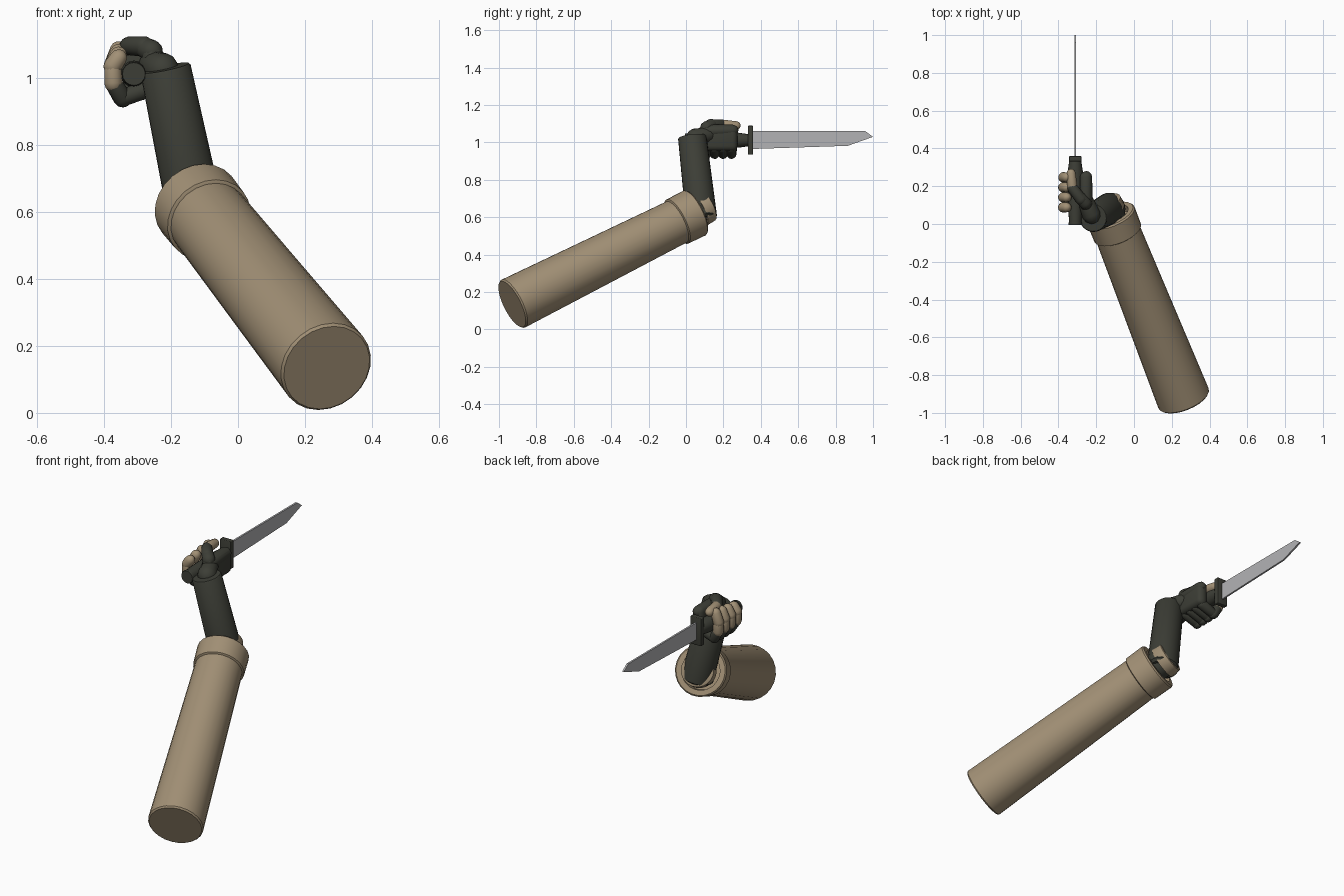
import bpy, bmesh, math
from mathutils import Vector

cube = bpy.data.objects.get("Cube")
if cube:
    bpy.data.objects.remove(cube)


def material(name, color):
    m = bpy.data.materials.new(name)
    m.use_nodes = True
    m.diffuse_color = (*color, 1)
    bsdf = next(n for n in m.node_tree.nodes if n.type == 'BSDF_PRINCIPLED')
    bsdf.inputs["Base Color"].default_value = (*color, 1)
    return m


TAN = material("tan cloth", (0.36, 0.28, 0.18))
DARK = material("dark glove", (0.046, 0.048, 0.037))
STEEL = material("blade steel", (0.45, 0.45, 0.46))


def finish(name, bm, mat, smooth=True):
    bmesh.ops.recalc_face_normals(bm, faces=bm.faces)
    mesh = bpy.data.meshes.new(name)
    bm.to_mesh(mesh)
    bm.free()
    mesh.materials.append(mat)
    ob = bpy.data.objects.new(name, mesh)
    bpy.context.collection.objects.link(ob)
    if smooth:
        bpy.ops.object.select_all(action='DESELECT')
        ob.select_set(True)
        bpy.context.view_layer.objects.active = ob
        bpy.ops.object.shade_smooth_by_angle(angle=math.radians(40))
    return ob


def lathe(name, origin, axis, profile, mat, sides=24):
    """Revolve (radius, distance) pairs around an axis and cap both ends."""
    origin = Vector(origin)
    turn = Vector(axis).to_track_quat('Z', 'Y')
    bm = bmesh.new()
    rings = []
    for r, t in profile:
        ring = []
        for i in range(sides):
            a = math.tau * i / sides
            p = Vector((r * math.cos(a), r * math.sin(a), t))
            ring.append(bm.verts.new(origin + turn @ p))
        rings.append(ring)
    for lo, hi in zip(rings, rings[1:]):
        for i in range(sides):
            j = (i + 1) % sides
            bm.faces.new((lo[i], lo[j], hi[j], hi[i]))
    bm.faces.new(rings[0][::-1])
    bm.faces.new(rings[-1])
    return finish(name, bm, mat)


def capsule(name, a, b, ra, rb, mat):
    """Round-ended segment between two points."""
    a, b = Vector(a), Vector(b)
    n = (b - a).length
    steps = [math.radians(d) for d in (85, 60, 30, 0)]
    prof = [(ra * math.cos(s), -ra * math.sin(s)) for s in steps]
    prof += [(rb * math.cos(s), n + rb * math.sin(s)) for s in reversed(steps)]
    return lathe(name, a, b - a, prof, mat, 14)


def box(name, center, size, mat, bevel=0.0):
    bm = bmesh.new()
    bmesh.ops.create_cube(bm, size=1)
    for v in bm.verts:
        v.co = Vector(center) + v.co * Vector(size)
    if bevel:
        bmesh.ops.bevel(bm, geom=bm.edges[:], offset=bevel, segments=3,
                        profile=0.5, affect='EDGES')
    return finish(name, bm, mat)


# Upper arm sleeve, hollow cuff and elbow collar share one axis
start = Vector((0.265, -0.93, 0.135))
end = Vector((-0.125, 0.05, 0.625))
arm = (end - start).normalized()
length = (end - start).length
lathe("upper_sleeve", start, arm,
      [(0.136, 0), (0.143, 0.008), (0.122, length - 0.08)], TAN)
lathe("sleeve_cuff", end, arm,
      [(0.12, -0.122), (0.132, -0.115), (0.134, -0.008), (0.127, 0),
       (0.1, 0), (0.097, -0.04)], TAN)
lathe("elbow_core", end, arm, [(0.075, -0.06), (0.075, 0.03)], DARK)
lathe("elbow_collar", end, arm,
      [(0.088, 0.025), (0.09, 0.03), (0.085, 0.08), (0.08, 0.083)], TAN)

# Forearm and wrist
elbow = Vector((-0.128, 0.082, 0.6))
wrist = Vector((-0.217, 0.033, 1.03))
reach = (wrist - elbow).length
lathe("forearm", elbow, wrist - elbow,
      [(0.07, -0.012), (0.084, 0), (0.076, reach - 0.005), (0.072, reach)], DARK)
capsule("wrist", (-0.225, 0.05, 1.025), (-0.255, 0.12, 1.04), 0.05, 0.042, DARK)

# Palm and gloved hand back
box("palm", (-0.255, 0.175, 1.025), (0.062, 0.2, 0.14), DARK, 0.026)
capsule("hand_edge", (-0.252, 0.11, 1.06), (-0.252, 0.25, 1.065), 0.034, 0.03, DARK)

# Four fingers curling under the grip, bare beyond the second joint
for i, finger in enumerate(("little", "ring", "middle", "index")):
    y = 0.088 + 0.053 * i
    under = y + 0.02 - 0.008 * i
    tip = 1.06 + 0.008 * i
    path = [(-0.265, under, 0.97), (-0.345, under, 0.94),
            (-0.372, y, 0.985), (-0.374, y, 1.035), (-0.357, y, tip)]
    for j, (a, b) in enumerate(zip(path, path[1:])):
        capsule(f"{finger}_finger_segment_{j + 1}", a, b, 0.028, 0.026,
                DARK if j < 2 else TAN)

# Thumb lying over the top of the grip
capsule("thumb_base", (-0.258, 0.11, 1.08), (-0.285, 0.14, 1.094), 0.034, 0.03, DARK)
capsule("thumb_joint", (-0.28, 0.13, 1.094), (-0.325, 0.19, 1.096), 0.031, 0.028, DARK)
capsule("thumb_tip", (-0.327, 0.2, 1.095), (-0.333, 0.268, 1.09), 0.027, 0.024, TAN)

# Knife grip, pommel and guard
KX, KZ = -0.311, 1.012
lathe("knife_grip", (KX, 0, KZ), (0, 1, 0),
      [(0.032, 0), (0.036, 0.06), (0.04, 0.18), (0.04, 0.28), (0.032, 0.335)],
      DARK, 16)
lathe("knife_pommel", (KX, -0.006, KZ), (0, 1, 0),
      [(0.034, 0), (0.036, 0.004), (0.036, 0.014)], DARK, 16)
box("knife_guard", (KX, 0.345, KZ), (0.066, 0.028, 0.155), DARK, 0.004)

# Blade outline extruded through its thickness
outline = [(0.35, 0.965), (0.865, 0.982), (1.0, 1.03), (0.96, 1.06), (0.35, 1.06)]
bm = bmesh.new()
face = bm.faces.new([bm.verts.new((KX - 0.005, y, z)) for y, z in outline])
grown = bmesh.ops.extrude_face_region(bm, geom=[face])["geom"]
for v in grown:
    if isinstance(v, bmesh.types.BMVert):
        v.co.x += 0.01
finish("knife_blade", bm, STEEL, smooth=False)
